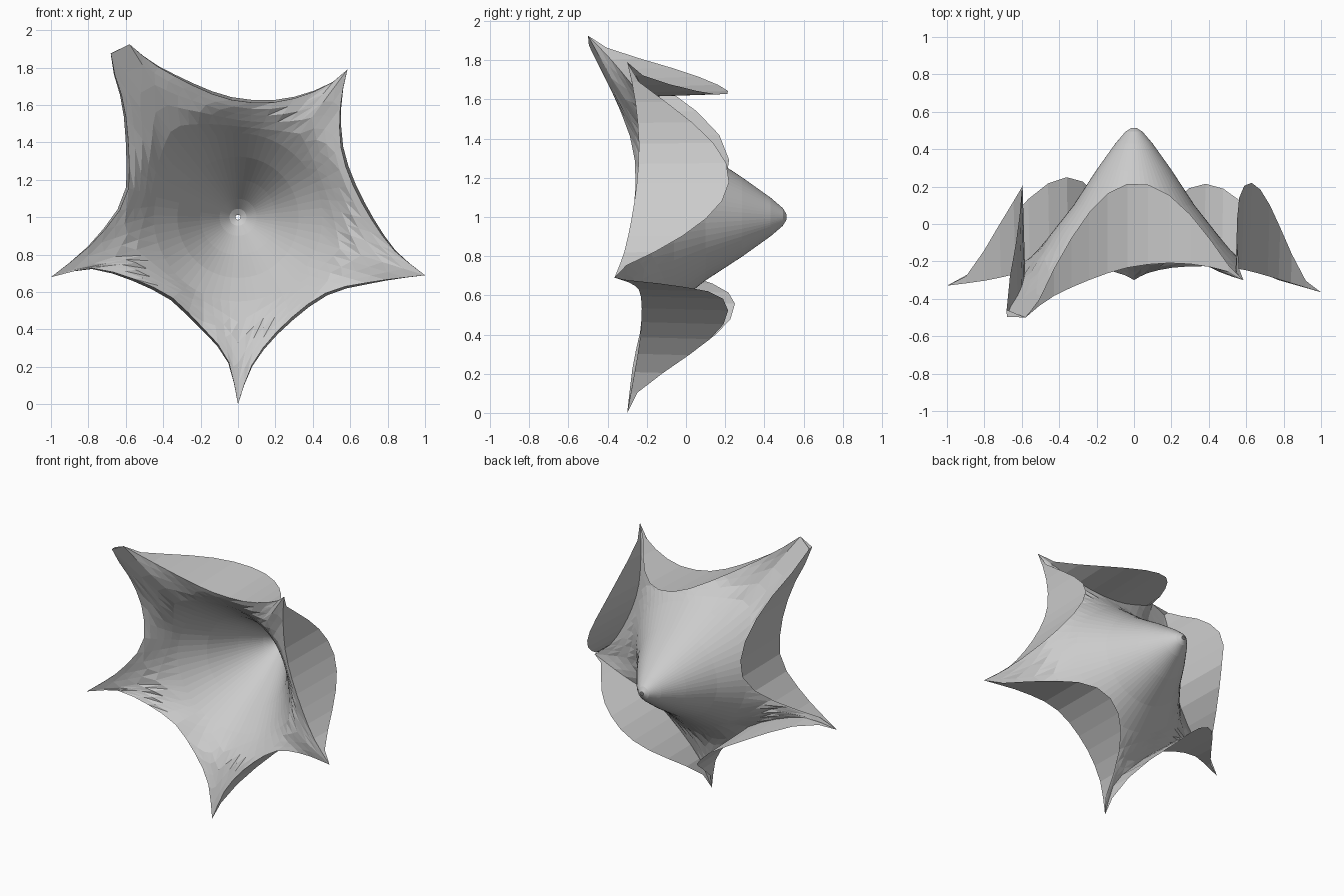
import bpy, math
from mathutils import Vector

if "Cube" in bpy.data.objects:
    bpy.data.objects.remove(bpy.data.objects["Cube"])

# Rim of the star-shaped bloom: each edge runs from one tip towards the next
EDGES = {
    "top": [(-.58, -.50, 1.925), (-.42, -.38, 1.80), (-.10, -.25, 1.645), (.15, -.21, 1.612), (.35, -.22, 1.65), (.52, -.26, 1.73)],
    "right": [(.585, -.30, 1.79), (.548, -.26, 1.6), (.555, -.24, 1.35), (.65, -.26, 1.1), (.82, -.31, .84)],
    "lower_right": [(1.0, -.365, .69), (.72, -.27, .655), (.47, -.23, .595), (.24, -.23, .42), (.08, -.26, .22)],
    "lower_left": [(0, -.30, .0), (-.06, -.27, .25), (-.22, -.23, .44), (-.40, -.23, .60), (-.75, -.28, .725)],
    "left": [(-1.0, -.33, .68), (-.78, -.30, .86), (-.60, -.26, 1.1), (-.585, -.27, 1.35), (-.61, -.36, 1.6), (-.68, -.48, 1.84), (-.65, -.51, 1.92)],
}
FLAP_BACK = {"top": .215, "right": .22, "lower_right": .215, "lower_left": .25, "left": .22}
CONE = [(0, .52), (.04, .50), (.1, .43), (.2, .29), (.35, .06), (.5, -.12), (.6, -.21), (.8, -.28), (1.2, -.37)]
CENTRE = Vector((0, 0, 1))
THROAT = .45      # radius where the round funnel starts turning into a star
SEGMENTS = 12     # along each edge


def cone_y(r):
    for (r0, y0), (r1, y1) in zip(CONE, CONE[1:]):
        if r <= r1:
            return y0 + (y1 - y0) * (r - r0) / (r1 - r0)
    return CONE[-1][1]


def resample(points, count):
    """Evenly spaced points on a curve through the given points."""
    p = [Vector(q) for q in points]
    p = [p[0] * 2 - p[1]] + p + [p[-1] * 2 - p[-2]]
    dense = []
    for a, b, c, d in zip(p, p[1:], p[2:], p[3:]):
        for k in range(10):
            t = k / 10
            dense.append(.5 * (2 * b + (c - a) * t + (2 * a - 5 * b + 4 * c - d) * t * t
                               + (3 * b - a - 3 * c + d) * t ** 3))
    dense.append(p[-2])
    lengths = [0]
    for a, b in zip(dense, dense[1:]):
        lengths.append(lengths[-1] + (b - a).length)
    out, j = [], 0
    for i in range(count + 1):
        s = lengths[-1] * i / count
        while j < len(dense) - 2 and lengths[j + 1] < s:
            j += 1
        f = (s - lengths[j]) / (lengths[j + 1] - lengths[j])
        out.append(dense[j].lerp(dense[j + 1], f))
    return out


def make_sheet(name, rows, closed=False):
    n = len(rows[0])
    verts = [v for row in rows for v in row]
    faces = []
    for i in range(len(rows) - 1):
        for j in range(n if closed else n - 1):
            k = (j + 1) % n
            a, b, c, d = i * n + j, i * n + k, (i + 1) * n + k, (i + 1) * n + j
            faces += [(a, b, c), (a, c, d)]
    mesh = bpy.data.meshes.new(name)
    mesh.from_pydata(verts, [], faces)
    mesh.validate()
    obj = bpy.data.objects.new(name, mesh)
    bpy.context.collection.objects.link(obj)
    return obj


names = list(EDGES)
rims = {}
for i, name in enumerate(names):
    following = EDGES[names[(i + 1) % 5]][0]
    rims[name] = resample(EDGES[name] + [following], SEGMENTS)

# Funnel-shaped bloom: round throat, then spread out to the star rim
rim, throat = [], []
for name in names:
    first, last = rims[name][0], rims[name][-1]
    a0 = math.atan2(first.x, first.z - 1)
    sweep = (math.atan2(last.x, last.z - 1) - a0) % math.tau
    for j, v in enumerate(rims[name][:-1]):
        a = a0 + sweep * j / SEGMENTS
        rim.append(v)
        throat.append(Vector((math.sin(a) * THROAT, 0, 1 + math.cos(a) * THROAT)))
rows = []
for s in (.03, .1, .22, .45, .72, 1):
    rows.append([Vector((v.x * s, cone_y(THROAT * s), 1 + (v.z - 1) * s)) for v in throat])
for s in (.2, .4, .6, .8, 1):
    row = []
    for c, v in zip(throat, rim):
        p = c.lerp(v, s)
        fix = v.y - cone_y(math.hypot(v.x, v.z - 1))
        p.y = cone_y(math.hypot(p.x, p.z - 1)) + fix * s
        row.append(p)
    rows.append(row)
make_sheet("bloom", rows, closed=True)

# Flaps folded back behind each edge
for name in names:
    front = rims[name]
    mid_y = front[SEGMENTS // 2].y
    out = (front[0] + front[-1]) / 2 - CENTRE
    out.y = 0
    out.normalize()
    rows = []
    for s in (0, .33, .67, 1):
        row = []
        for j, v in enumerate(front):
            wave = math.sin(math.pi * j / SEGMENTS)
            bump = max(.15 * wave, (wave - .15) / .85) ** 1.25 if 0 < j < SEGMENTS else 0
            back = Vector((0, FLAP_BACK[name] - mid_y, 0)) * bump
            row.append(v + (back + out * .015 * bump) * s)
        rows.append(row)
    make_sheet(name + "_flap", rows)
